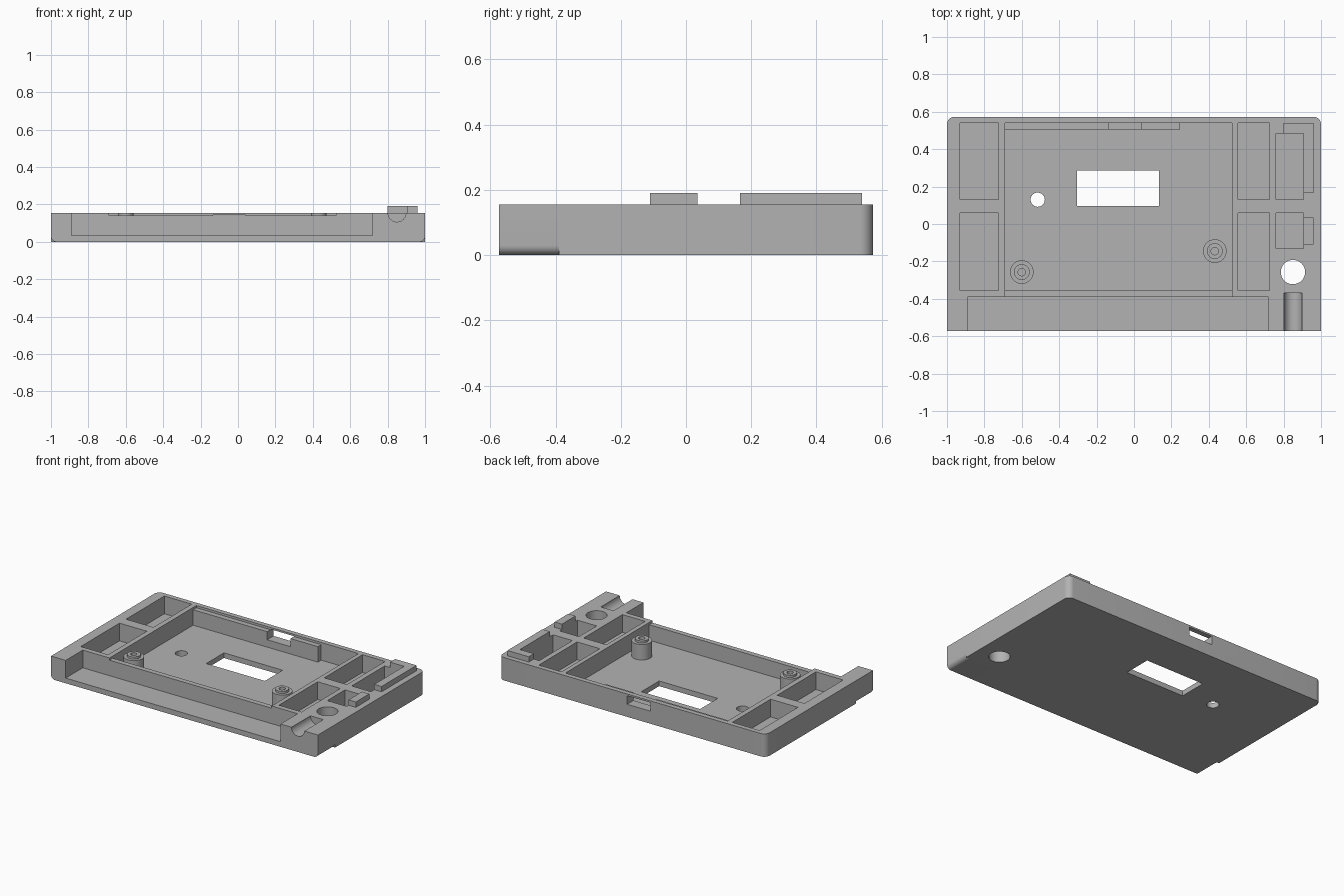
import bpy, bmesh, math

if "Cube" in bpy.data.objects:
    bpy.data.objects.remove(bpy.data.objects["Cube"], do_unlink=True)

grey = bpy.data.materials.new("plain grey")
grey.use_nodes = True
grey.diffuse_color = (0.45, 0.45, 0.45, 1)
grey.node_tree.nodes["Principled BSDF"].inputs["Base Color"].default_value = grey.diffuse_color

HALF_Y, TOP, FLOOR, LIP = 0.573, 0.155, 0.035, 0.14


def make(name, bm):
    bmesh.ops.recalc_face_normals(bm, faces=bm.faces)
    mesh = bpy.data.meshes.new(name)
    bm.to_mesh(mesh)
    bm.free()
    mesh.materials.append(grey)
    ob = bpy.data.objects.new(name, mesh)
    bpy.context.collection.objects.link(ob)
    return ob


def prism(name, points, vec):
    """Extrude a closed outline of 3D points along vec."""
    bm = bmesh.new()
    face = bm.faces.new([bm.verts.new(p) for p in points])
    new = bmesh.ops.extrude_face_region(bm, geom=[face])["geom"]
    bmesh.ops.translate(bm, vec=vec, verts=[g for g in new if isinstance(g, bmesh.types.BMVert)])
    return make(name, bm)


def box(name, x0, x1, y0, y1, z0, z1):
    return prism(name, [(x0, y0, z0), (x1, y0, z0), (x1, y1, z0), (x0, y1, z0)], (0, 0, z1 - z0))


def rod(name, x, y, r, z0, z1, n=40):
    ring = [(x + r * math.cos(2 * math.pi * i / n), y + r * math.sin(2 * math.pi * i / n), z0) for i in range(n)]
    return prism(name, ring, (0, 0, z1 - z0))


def combine(target, tool, operation="DIFFERENCE"):
    mod = target.modifiers.new(operation, "BOOLEAN")
    mod.operation, mod.object, mod.solver = operation, tool, "EXACT"
    bpy.context.view_layer.objects.active = target
    bpy.ops.object.modifier_apply(modifier=mod.name)
    bpy.data.objects.remove(tool, do_unlink=True)


def smooth(ob):
    bpy.ops.object.select_all(action="DESELECT")
    ob.select_set(True)
    bpy.context.view_layer.objects.active = ob
    bpy.ops.object.shade_smooth_by_angle(angle=math.radians(30))


def arc(cx, cy, r, start, end, n=8):
    steps = [math.radians(start + (end - start) * i / n) for i in range(n + 1)]
    return [(cx + r * math.cos(a), cy + r * math.sin(a)) for a in steps]


# Tray body: rear part with rounded upright corners
R = 0.04
outline = [(-1, -0.39), (1, -0.39)]
outline += arc(1 - R, HALF_Y - R, R, 0, 90) + arc(R - 1, HALF_Y - R, R, 90, 180)
tray = prism("tray_body", [(x, y, 0) for x, y in outline], (0, 0, TOP))

# Front part with rounded lower side edges
r = 0.03
section = [(1, TOP), (-1, TOP)] + arc(r - 1, r, r, 180, 270) + arc(1 - r, r, r, 270, 360)
front = prism("front_part", [(x, -HALF_Y, z) for x, z in section], (0, HALF_Y - 0.39, 0))
combine(tray, front, "UNION")

# Main recess, side pockets and front ledge
recesses = [
    (-0.69, 0.525, -0.355, 0.54),
    (-0.93, -0.725, 0.13, 0.54), (-0.93, -0.725, -0.355, 0.06),
    (0.555, 0.725, 0.13, 0.54), (0.555, 0.725, -0.355, 0.06),
    (0.76, 0.905, 0.13, 0.485), (0.76, 0.905, -0.13, 0.06),
    (-0.89, 0.72, -0.7, -0.39),
]
for area in recesses:
    combine(tray, box("cutter", *area, FLOOR, 0.3))

# Lowered top of the thin front wall
combine(tray, box("cutter", -0.69, 0.525, -0.45, -0.3, LIP, 0.3))

# Thickened inner back wall
combine(tray, box("inner_wall", -0.69, 0.245, 0.505, 0.55, 0.02, LIP), "UNION")

# Connector slot, window, round holes and cable groove
combine(tray, box("cutter", -0.135, 0.04, 0.45, 0.7, 0.085, 0.143))
combine(tray, box("cutter", -0.305, 0.135, 0.095, 0.285, -0.1, 0.1))
combine(tray, rod("cutter", -0.515, 0.13, 0.038, -0.1, 0.1))
combine(tray, rod("cutter", 0.85, -0.257, 0.065, -0.1, 0.3))
groove = [(x, -0.7, z) for x, z in arc(0.85, TOP, 0.048, 180, 360, 20)]
groove += [(0.898, -0.7, 0.3), (0.802, -0.7, 0.3)]
combine(tray, prism("cutter", groove, (0, 0.33, 0)))
smooth(tray)

# Raised retaining blocks beside the right-hand pockets
corner = [(0.8, 0.54), (0.8, 0.485), (0.905, 0.485), (0.905, 0.165), (0.96, 0.165), (0.96, 0.54)]
prism("corner_block", [(x, y, TOP - 0.005) for x, y in corner], (0, 0, 0.041))
box("small_block", 0.905, 0.96, -0.11, 0.035, TOP - 0.005, 0.191)

# Stepped screw posts with blind bores
for name, x, y in (("left_post", -0.6, -0.257), ("right_post", 0.432, -0.145)):
    post = rod(name, x, y, 0.063, FLOOR - 0.01, LIP)
    combine(post, rod("collar", x, y, 0.042, 0.1, TOP), "UNION")
    combine(post, rod("cutter", x, y, 0.02, 0.06, 0.3))
    smooth(post)
